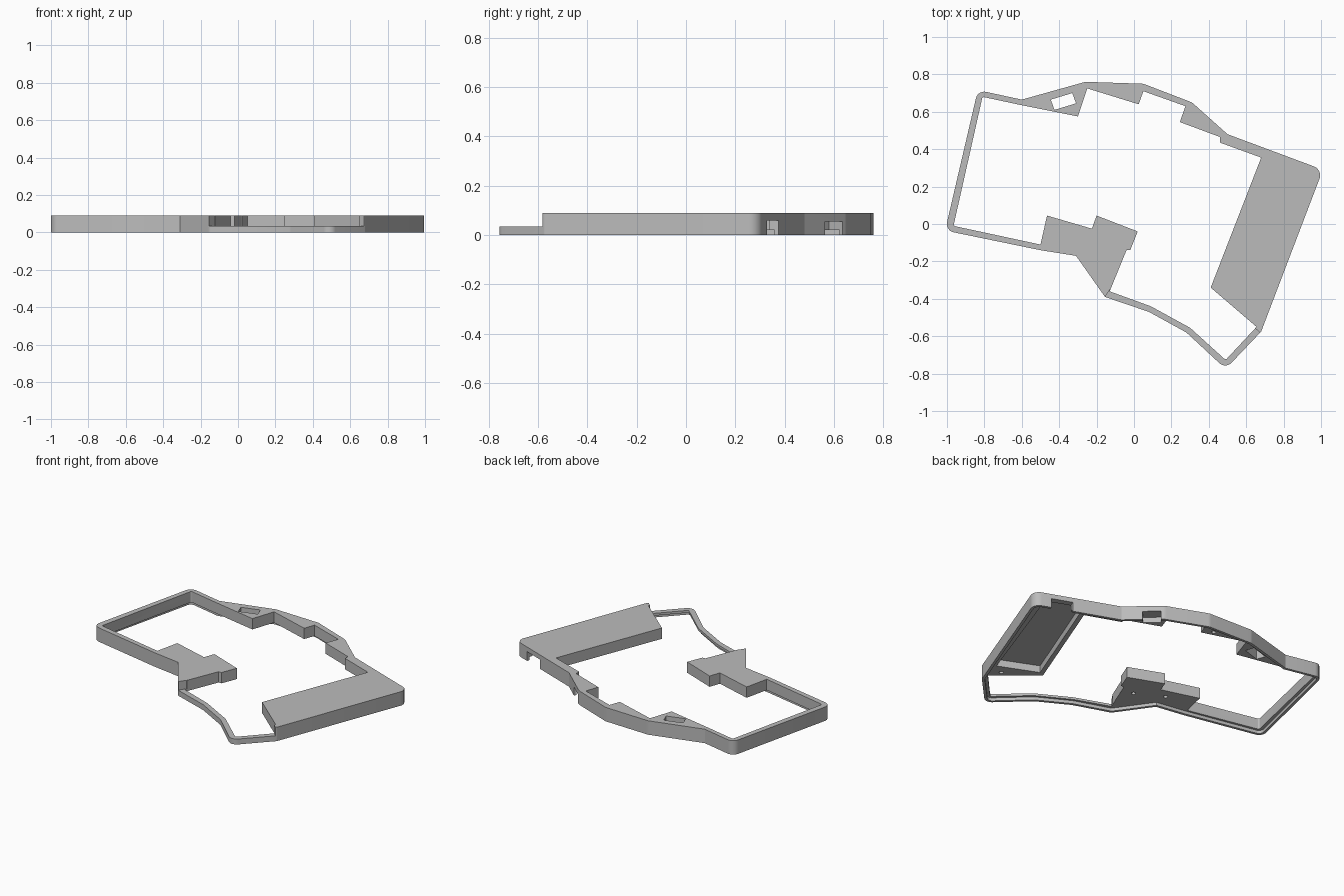
import bpy, bmesh, math
from mathutils import Vector

cube = bpy.data.objects.get("Cube")
if cube:
    bpy.data.objects.remove(cube)

HEIGHT, RIM_TOP, LEDGE, LIP = 0.09, 0.035, 0.02, 0.017

grey = bpy.data.materials.new("plain_grey")
grey.use_nodes = True
grey.diffuse_color = (0.5, 0.5, 0.5, 1)
grey.node_tree.nodes["Principled BSDF"].inputs["Base Color"].default_value = (0.5, 0.5, 0.5, 1)


def rounded(points, steps=6):
    """Round each corner that carries a third value: its radius."""
    out = []
    for i, p in enumerate(points):
        c = Vector(p[:2])
        if len(p) == 2:
            out.append(c)
            continue
        a = (Vector(points[i - 1][:2]) - c).normalized()
        b = (Vector(points[(i + 1) % len(points)][:2]) - c).normalized()
        half = a.angle(b) / 2
        centre = c + (a + b).normalized() * p[2] / math.sin(half)
        start = c + a * p[2] / math.tan(half) - centre
        end = c + b * p[2] / math.tan(half) - centre
        for k in range(steps + 1):
            out.append(centre + start.lerp(end, k / steps).normalized() * p[2])
    return out


def inset(points, d):
    """Move a clockwise outline inwards by d."""
    out = []
    for i, c in enumerate(points):
        u = (c - points[i - 1]).normalized()
        v = (points[(i + 1) % len(points)] - c).normalized()
        n = Vector((u.y + v.y, -u.x - v.x)).normalized()
        out.append(c + n * d / n.dot(Vector((u.y, -u.x))))
    return out


def prism(name, loops, z0, z1):
    """Extrude an outline, with optional holes, between two heights."""
    bm = bmesh.new()
    edges = []
    for loop in loops:
        vs = [bm.verts.new((p[0], p[1], z0)) for p in loop]
        edges += [bm.edges.new((vs[i - 1], vs[i])) for i in range(len(vs))]
    bmesh.ops.triangle_fill(bm, use_beauty=True, use_dissolve=False, edges=edges)
    top = bmesh.ops.extrude_face_region(bm, geom=bm.faces[:])["geom"]
    bmesh.ops.translate(bm, vec=(0, 0, z1 - z0),
                        verts=[g for g in top if isinstance(g, bmesh.types.BMVert)])
    bmesh.ops.recalc_face_normals(bm, faces=bm.faces)
    mesh = bpy.data.meshes.new(name)
    bm.to_mesh(mesh)
    bm.free()
    mesh.materials.append(grey)
    obj = bpy.data.objects.new(name, mesh)
    bpy.context.collection.objects.link(obj)
    return obj


# Outer outline, clockwise from the rear corner
outline = rounded([
    (-0.835, 0.716, 0.045), (-0.60, 0.665), (-0.26, 0.76, 0.06), (0.05, 0.75, 0.06),
    (0.31, 0.65, 0.06), (0.50, 0.48), (1.01, 0.29, 0.05), (0.68, -0.575, 0.02),
    (0.49, -0.775, 0.045), (0.28, -0.58, 0.06), (0.08, -0.47), (-0.155, -0.39, 0.03),
    (-0.31, -0.17), (-0.50, -0.14), (-1.01, -0.035, 0.045)])

# Central opening with its rear brackets, side cover and front bracket
opening = rounded([
    (-0.81, 0.68, 0.01), (-0.60, 0.635), (-0.30, 0.575), (-0.25, 0.725), (0.025, 0.64),
    (0.05, 0.71), (0.275, 0.63), (0.245, 0.545), (0.46, 0.465), (0.46, 0.435),
    (0.68, 0.355), (0.41, -0.34), (0.655, -0.55), (0.49, -0.727, 0.01), (0.30, -0.555),
    (0.09, -0.44), (-0.13, -0.36), (-0.04, -0.14), (-0.02, -0.14), (0.02, -0.04),
    (-0.20, 0.045), (-0.225, -0.025), (-0.465, 0.045), (-0.50, -0.11), (-0.965, -0.01, 0.01)])
window = [(-0.445, 0.665), (-0.33, 0.70), (-0.31, 0.645), (-0.425, 0.61)]

case = prism("case_frame", [outline, opening, window], 0, HEIGHT)

cutters = [
    # Recess for the base plate
    prism("base_recess", [inset(outline, LIP)], -0.05, LEDGE),
    # Lowered front rim
    prism("rim_step", [[(-0.17, -0.41), (-0.125, -0.345), (0.40, -0.345), (0.72, -0.62),
                        (0.50, -0.9), (-0.1, -0.9)]], RIM_TOP, 0.2),
    # Hollow under the side cover
    prism("cover_hollow", [[(0.713, 0.36), (0.94, 0.273), (0.69, -0.43), (0.445, -0.325)]],
          -0.05, 0.065),
    # Rear socket openings
    prism("rear_socket", [[(0.80, 0.43), (0.92, 0.38), (0.88, 0.24), (0.75, 0.29)]],
          -0.05, 0.06),
    prism("small_socket", [[(0.35, 0.66), (0.43, 0.59), (0.36, 0.51), (0.28, 0.58)]],
          -0.05, 0.055),
]
# Screw holes
for x, y in [(-0.13, -0.16), (-0.30, -0.07), (-0.03, 0.69), (0.62, -0.47)]:
    ring = [(x + 0.013 * math.cos(a * math.tau / 16), y + 0.013 * math.sin(a * math.tau / 16))
            for a in range(16)]
    cutters.append(prism("screw_hole", [ring], -0.05, 0.06))

for c in cutters:
    m = case.modifiers.new(c.name, "BOOLEAN")
    m.operation, m.solver, m.object = "DIFFERENCE", "EXACT", c

# Bake the cuts and drop the cutters
bpy.context.view_layer.update()
result = bpy.data.meshes.new_from_object(case.evaluated_get(bpy.context.evaluated_depsgraph_get()))
case.modifiers.clear()
case.data = result
for c in cutters:
    bpy.data.objects.remove(c)

bpy.ops.object.select_all(action="DESELECT")
case.select_set(True)
bpy.context.view_layer.objects.active = case
bpy.ops.object.shade_smooth_by_angle(angle=math.radians(20))
